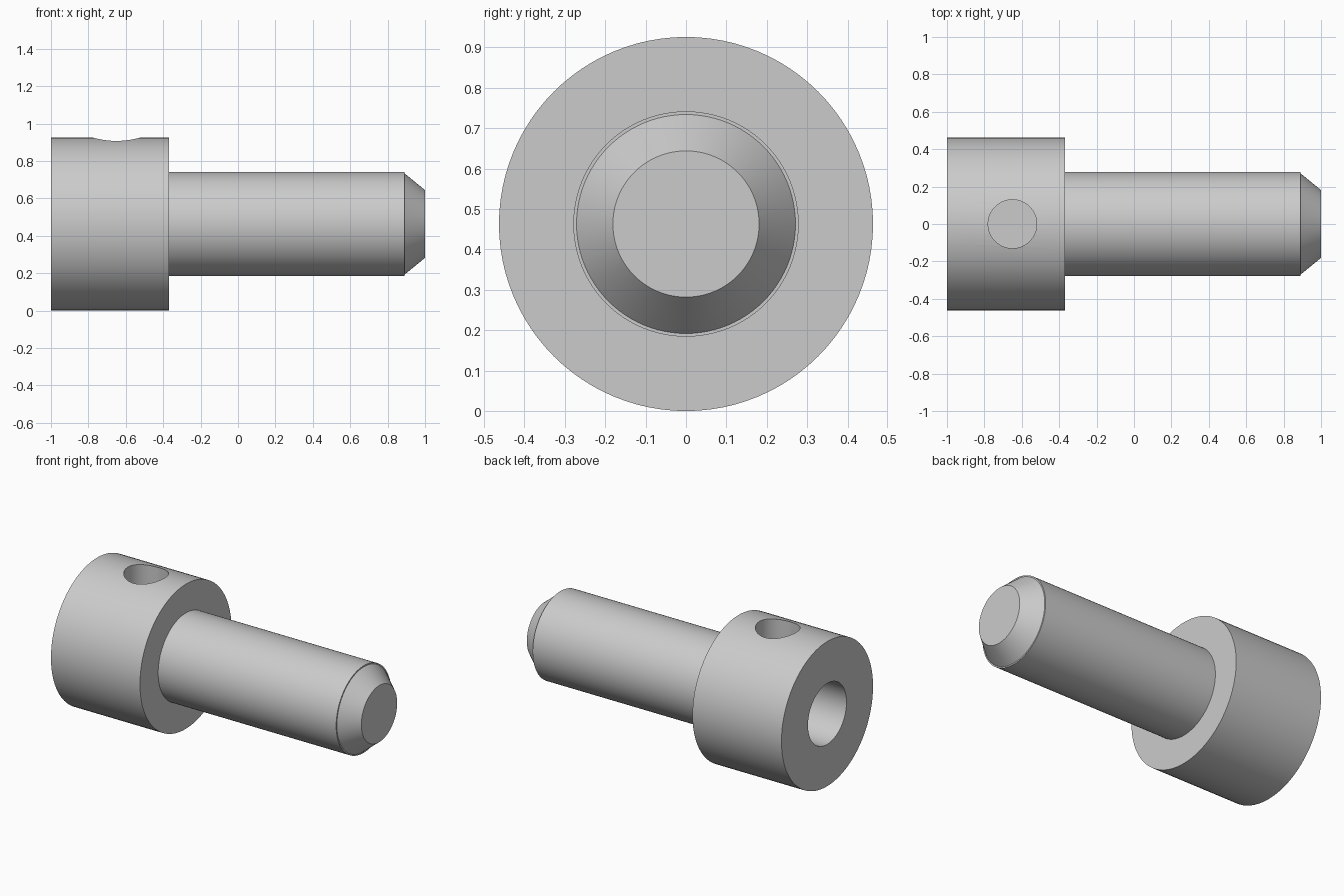
import bpy, bmesh, math
from mathutils import Vector

cube = bpy.data.objects.get("Cube")
if cube:
    bpy.data.objects.remove(cube, do_unlink=True)

R_HEAD = 0.463

# Plain grey metal
steel = bpy.data.materials.new("grey_metal")
steel.use_nodes = True
steel.diffuse_color = (0.6, 0.6, 0.6, 1)
steel.node_tree.nodes["Principled BSDF"].inputs["Base Color"].default_value = (0.6, 0.6, 0.6, 1)


def lathe(name, profile, axis, centre, steps=96):
    """Revolve (along, radius) points around an axis through centre."""
    axis = Vector(axis)
    side = Vector((0, 1, 0))
    bm = bmesh.new()
    verts = [bm.verts.new(axis * a + side * r) for a, r in profile]
    edges = [bm.edges.new(pair) for pair in zip(verts, verts[1:])]
    bmesh.ops.spin(bm, geom=verts + edges, cent=(0, 0, 0), axis=axis,
                   angle=math.tau, steps=steps, use_duplicate=False)
    bmesh.ops.remove_doubles(bm, verts=bm.verts, dist=1e-5)
    bmesh.ops.recalc_face_normals(bm, faces=bm.faces)
    mesh = bpy.data.meshes.new(name)
    bm.to_mesh(mesh)
    bm.free()
    mesh.materials.append(steel)
    obj = bpy.data.objects.new(name, mesh)
    obj.location = centre
    bpy.context.collection.objects.link(obj)
    return obj


# Stepped pin: blind bore, wide head, shaft, small step and chamfered tip
pin = lathe("stepped_pin", [
    (-0.37, 0), (-0.37, 0.195), (-1, 0.195),
    (-1, R_HEAD), (-0.37, R_HEAD),
    (-0.37, 0.279), (0.89, 0.279),
    (0.89, 0.271), (1, 0.181), (1, 0),
], (1, 0, 0), (0, 0, R_HEAD))

# Flat-bottomed hole in the top of the head
cutter = lathe("hole_cutter", [(0.72, 0), (0.72, 0.13), (1.1, 0.13), (1.1, 0)],
               (0, 0, 1), (-0.65, 0, 0), 64)
cutter.hide_render = True

cut = pin.modifiers.new("top_hole", 'BOOLEAN')
cut.operation = 'DIFFERENCE'
cut.solver = 'EXACT'
cut.object = cutter

bpy.ops.object.select_all(action='DESELECT')
pin.select_set(True)
bpy.context.view_layer.objects.active = pin
bpy.ops.object.modifier_apply(modifier=cut.name)
bpy.data.objects.remove(cutter, do_unlink=True)
bpy.ops.object.shade_smooth_by_angle(angle=math.radians(25))
